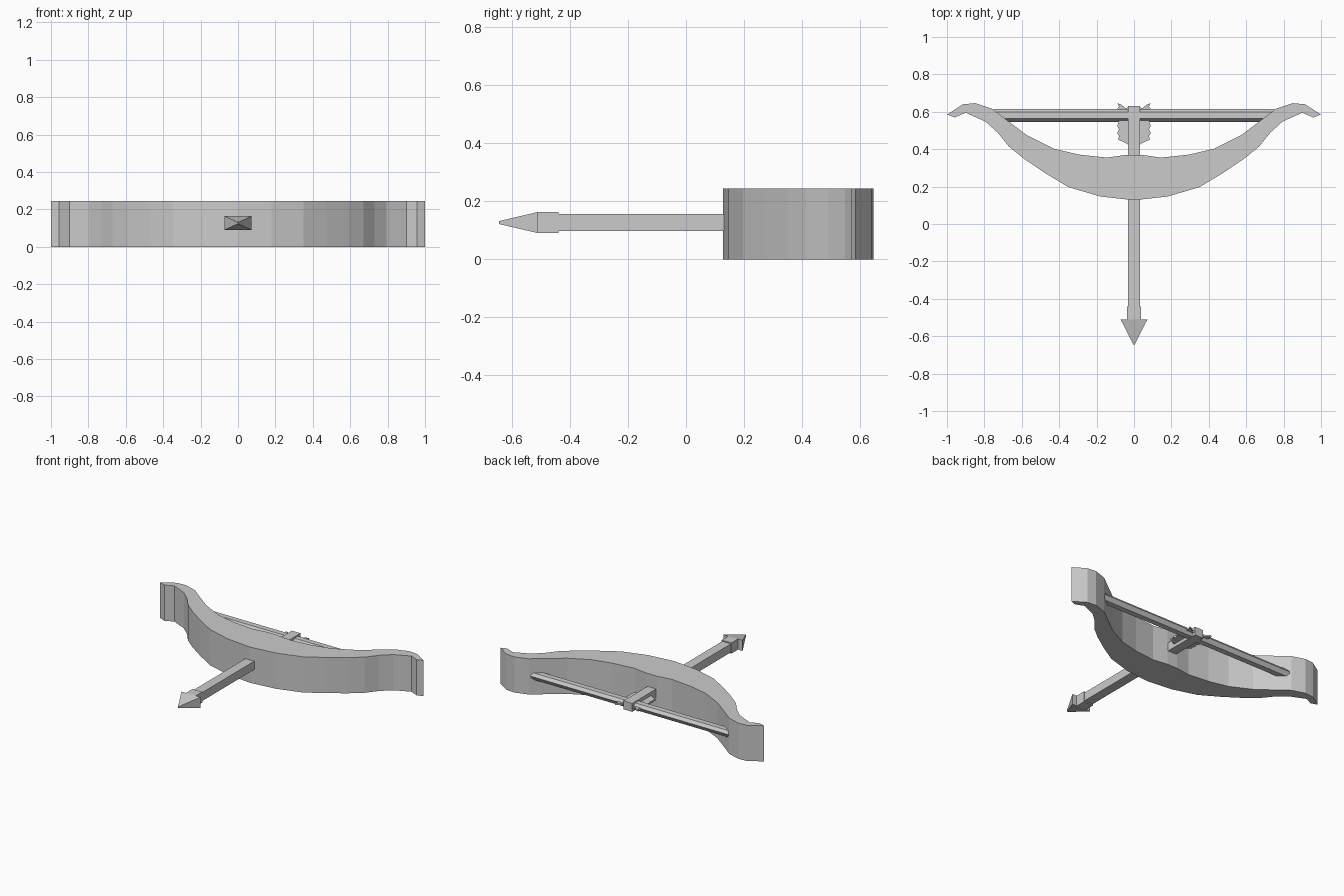
import bpy
import bmesh

if "Cube" in bpy.data.objects:
    bpy.data.objects.remove(bpy.data.objects["Cube"])

grey = bpy.data.materials.new("plain grey")
grey.diffuse_color = (0.6, 0.6, 0.6, 1)
grey.use_nodes = True
grey.node_tree.nodes["Principled BSDF"].inputs["Base Color"].default_value = grey.diffuse_color


def finish(name, bm):
    bmesh.ops.recalc_face_normals(bm, faces=bm.faces)
    mesh = bpy.data.meshes.new(name)
    bm.to_mesh(mesh)
    bm.free()
    mesh.materials.append(grey)
    obj = bpy.data.objects.new(name, mesh)
    bpy.context.collection.objects.link(obj)
    return obj


def extrude(name, points, offset):
    """Fill a closed outline and extrude it along offset."""
    bm = bmesh.new()
    face = bm.faces.new([bm.verts.new(p) for p in points])
    new = bmesh.ops.extrude_face_region(bm, geom=[face])["geom"]
    verts = [v for v in new if isinstance(v, bmesh.types.BMVert)]
    bmesh.ops.translate(bm, verts=verts, vec=offset)
    return finish(name, bm)


def taper(name, y0, half0, y1, half1, zc=0.127):
    """Box along y whose end rectangles have given half sizes (x, z)."""
    bm = bmesh.new()
    rings = []
    for y, (hx, hz) in ((y0, half0), (y1, half1)):
        rings.append([bm.verts.new((sx * hx, y, zc + sz * hz))
                      for sx, sz in ((-1, -1), (1, -1), (1, 1), (-1, 1))])
    a, b = rings
    bm.faces.new(a)
    bm.faces.new(b)
    for i in range(4):
        j = (i + 1) % 4
        bm.faces.new((a[i], a[j], b[j], b[i]))
    return finish(name, bm)


# bow limbs: half outline from the front centre, round the tip, to the back
half = [(0.18, 0.147), (0.35, 0.197), (0.475, 0.272), (0.59, 0.35),
        (0.67, 0.415), (0.73, 0.49), (0.795, 0.548), (0.90, 0.595),
        (0.957, 0.57), (1.0, 0.585), (0.915, 0.64), (0.85, 0.646),
        (0.76, 0.617), (0.67, 0.548), (0.57, 0.473), (0.43, 0.403),
        (0.294, 0.371), (0.144, 0.355), (0.04, 0.37)]
outline = [(0, 0.127)] + half + [(-x, y) for x, y in reversed(half)]
extrude("bow", [(x, y, 0) for x, y in outline], (0, 0, 0.245))

# bowstring: six-sided rod
section = [(0.545, 0.118), (0.563, 0.148), (0.6, 0.148),
           (0.615, 0.128), (0.598, 0.1), (0.56, 0.1)]
extrude("bowstring", [(-0.75, y, z) for y, z in section], (1.5, 0, 0))

# arrow shaft, socket and head
taper("arrow_shaft", -0.45, (0.033, 0.029), 0.63, (0.033, 0.029))
taper("arrow_socket", -0.51, (0.037, 0.0365), -0.44, (0.037, 0.0365))
taper("arrow_head", -0.645, (0.003, 0.005), -0.51, (0.072, 0.0365))

# feathers with scalloped outer edges
feather = [(0.02, 0.415), (0.04, 0.43), (0.085, 0.452), (0.08, 0.47),
           (0.09, 0.485), (0.08, 0.505), (0.09, 0.525), (0.082, 0.545),
           (0.075, 0.58), (0.09, 0.615), (0.08, 0.628), (0.088, 0.645),
           (0.07, 0.64), (0.045, 0.62), (0.02, 0.625)]
for side, label in ((-1, "left"), (1, "right")):
    extrude("feather_" + label, [(side * x, y, 0.12) for x, y in feather],
            (0, 0, 0.012))
